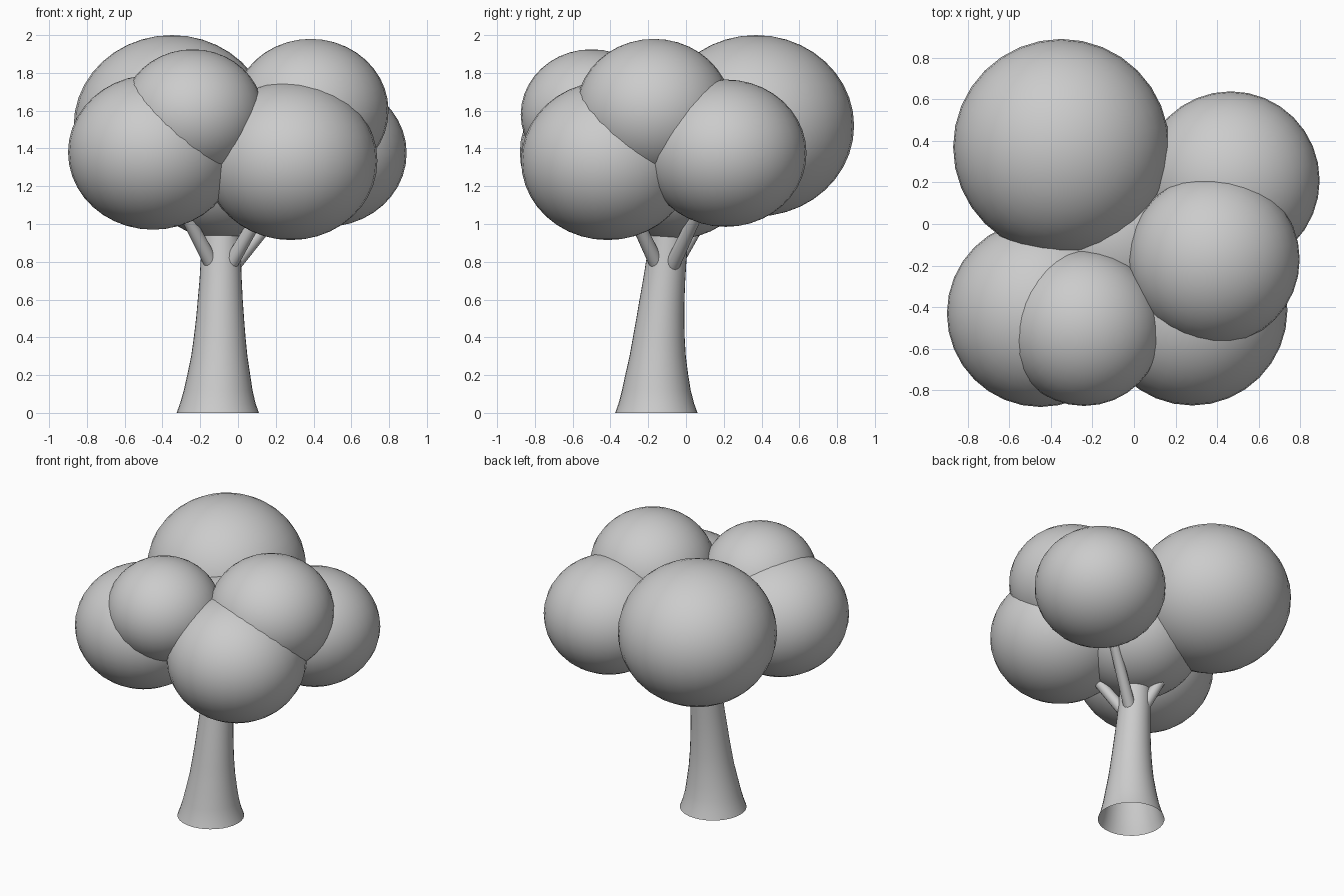
import bpy, bmesh, math
from mathutils import Vector, Matrix

if "Cube" in bpy.data.objects:
    bpy.data.objects.remove(bpy.data.objects["Cube"])


def make_object(name, bm):
    bmesh.ops.recalc_face_normals(bm, faces=bm.faces[:])
    for f in bm.faces:
        f.smooth = True
    mesh = bpy.data.meshes.new(name)
    bm.to_mesh(mesh)
    bm.free()
    obj = bpy.data.objects.new(name, mesh)
    bpy.context.collection.objects.link(obj)
    return obj


def foliage(name, centre, radius, height):
    bm = bmesh.new()
    m = Matrix.Translation(centre) @ Matrix.Diagonal((radius, radius, height, 1))
    bmesh.ops.create_uvsphere(bm, u_segments=32, v_segments=20, radius=1, matrix=m)
    return make_object(name, bm)


def branch(name, start, end, r1, r2):
    start, end = Vector(start), Vector(end)
    d = end - start
    bm = bmesh.new()
    m = Matrix.Translation((start + end) / 2) @ d.to_track_quat('Z', 'Y').to_matrix().to_4x4()
    bmesh.ops.create_cone(bm, cap_ends=False, segments=16, radius1=r1, radius2=r2,
                          depth=d.length, matrix=m)
    return make_object(name, bm)


# Trunk: flared, slightly leaning rings, open at the base (x, y, z, radius)
rings = [(-.107, -.157, 0, .218), (-.107, -.157, .05, .200), (-.105, -.157, .12, .182),
         (-.102, -.155, .2, .167), (-.099, -.150, .3, .149), (-.097, -.144, .4, .137),
         (-.095, -.136, .5, .127), (-.094, -.127, .6, .119), (-.092, -.116, .7, .112),
         (-.091, -.105, .8, .107), (-.088, -.094, .9, .103), (-.086, -.085, 1.0, .100)]
N = 32
bm = bmesh.new()
loops = [[bm.verts.new((x + r * math.cos(2 * math.pi * i / N),
                        y + r * math.sin(2 * math.pi * i / N), z)) for i in range(N)]
         for x, y, z, r in rings]
for a, b in zip(loops, loops[1:]):
    for i in range(N):
        j = (i + 1) % N
        bm.faces.new((a[i], a[j], b[j], b[i]))
make_object("trunk", bm)

# Foliage clumps: slightly flattened spheres
clumps = {
    "foliage_back_left": ((-.35, .37, 1.52), .52, .48),
    "foliage_back_right": ((.465, .21, 1.375), .428, .39),
    "foliage_upper_right": ((.385, -.17, 1.6), .412, .38),
    "foliage_front_left": ((-.45, -.43, 1.38), .45, .41),
    "foliage_upper_front": ((-.24, -.5, 1.58), .375, .345),
    "foliage_front_right": ((.28, -.415, 1.335), .458, .42),
    "foliage_centre": ((-.08, -.06, 1.30), .42, .38),
}
for name, spec in clumps.items():
    foliage(name, *spec)

# Branches from the trunk into the outer clumps
for side in ("back_left", "back_right", "front_left", "front_right"):
    branch("branch_" + side, (-.092, -.112, .7), clumps["foliage_" + side][0], .042, .026)
